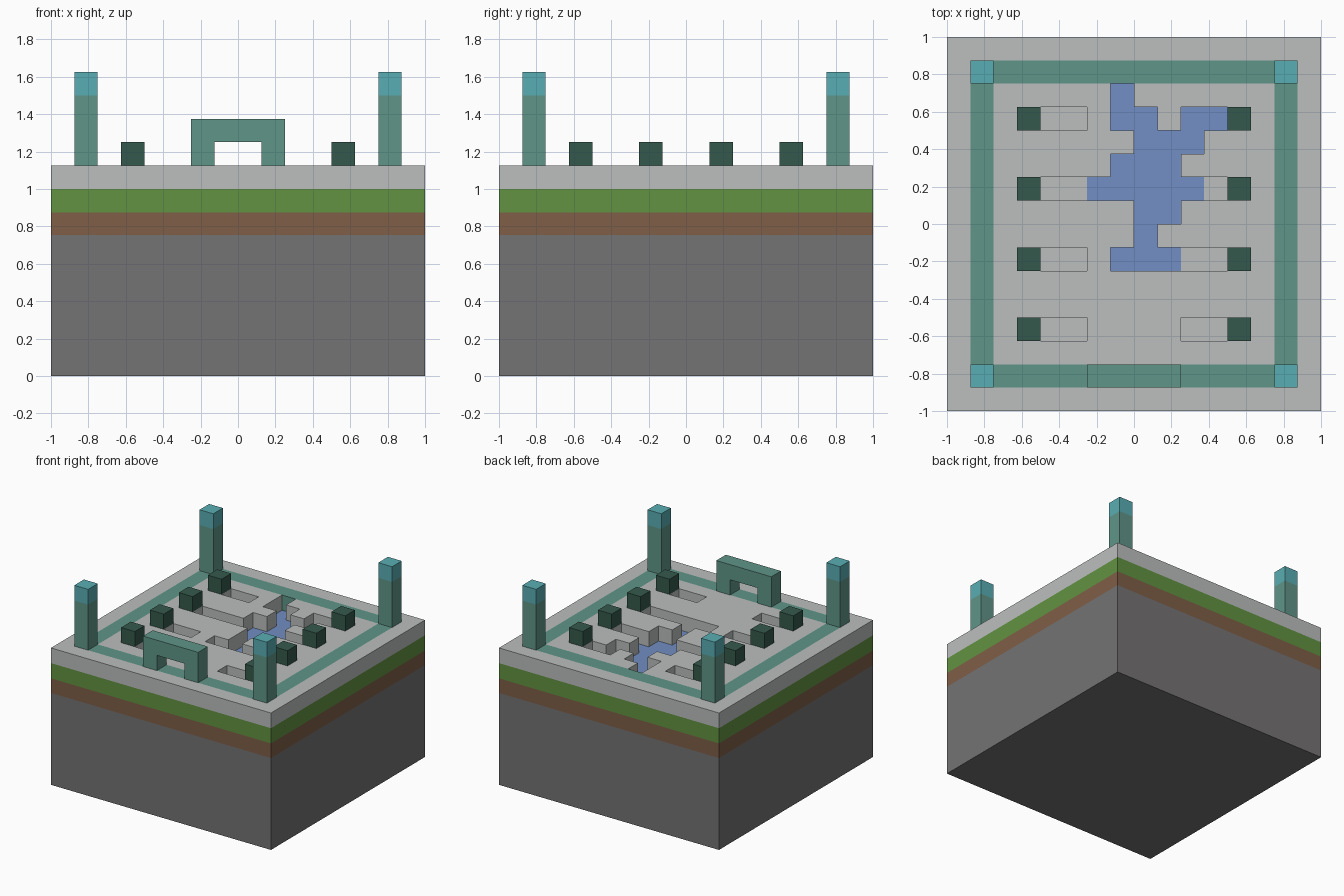
import bpy
import bmesh

if "Cube" in bpy.data.objects:
    bpy.data.objects.remove(bpy.data.objects["Cube"])

U = 1 / 8          # one block
GROUND = 9 * U     # top of the paving
N = 16             # blocks per side


def linear(c):
    c /= 255
    return c / 12.92 if c <= 0.04045 else ((c + 0.055) / 1.055) ** 2.4


def material(name, r, g, b):
    m = bpy.data.materials.new(name)
    m.use_nodes = True
    colour = (linear(r), linear(g), linear(b), 1)
    m.diffuse_color = colour
    m.node_tree.nodes["Principled BSDF"].inputs["Base Color"].default_value = colour
    return m


stone = material("dark stone", 117, 115, 115)
dirt = material("brown dirt", 126, 94, 71)
grass = material("green grass", 98, 146, 65)
paving = material("pale paving", 187, 191, 190)
teal = material("teal stone", 95, 149, 135)
cyan = material("cyan crystal", 89, 174, 179)
leaf = material("dark leaf", 53, 89, 76)
water = material("blue water", 113, 142, 195)


def finish(bm, name, mats):
    mesh = bpy.data.meshes.new(name)
    bm.to_mesh(mesh)
    bm.free()
    for m in mats:
        mesh.materials.append(m)
    obj = bpy.data.objects.new(name, mesh)
    bpy.context.collection.objects.link(obj)
    return obj


def column(name, x, y, half, levels, mats, top=True, bottom=False):
    """Square column with one coloured band between each pair of levels."""
    bm = bmesh.new()
    corners = [(-1, -1), (1, -1), (1, 1), (-1, 1)]
    rings = [[bm.verts.new((x + a * half, y + b * half, z)) for a, b in corners]
             for z in levels]
    for band, (low, high) in enumerate(zip(rings, rings[1:])):
        for i in range(4):
            j = (i + 1) % 4
            bm.faces.new((low[i], low[j], high[j], high[i])).material_index = band
    if top:
        bm.faces.new(rings[-1]).material_index = len(mats) - 1
    if bottom:
        bm.faces.new(rings[0][::-1])
    return finish(bm, name, mats)


# Layered ground: stone, dirt and grass
column("ground_layers", 0, 0, 1, [0, 0.755, 7 * U, 8 * U],
       [stone, dirt, grass], top=False, bottom=True)

# Pool as (row, first column, last column) runs of blocks
POOL = [(13, 7, 7), (12, 7, 8), (12, 10, 11), (11, 8, 10), (10, 7, 9),
        (9, 6, 10), (8, 8, 9), (7, 8, 8), (6, 7, 9)]
pool = {(c, r) for r, a, b in POOL for c in range(a, b + 1)}
HEDGE_ROWS = (3, 6, 9, 12)
slots = {(c, r) for r in HEDGE_ROWS for c in (4, 5, 10, 11)} - pool


def cell_material(c, r):
    if (c, r) in pool:
        return 2
    ring = max(abs(c - 7.5), abs(r - 7.5)) == 6.5
    return 1 if ring else 0


def cell_height(c, r):
    if not (0 <= c < N and 0 <= r < N) or (c, r) in pool or (c, r) in slots:
        return 8 * U
    return GROUND


# Paving with a flush teal border, sunken slots and the pool
bm = bmesh.new()
for c in range(N):
    for r in range(N):
        h = cell_height(c, r)
        x0, y0 = c * U - 1, r * U - 1
        pts = [(x0, y0), (x0 + U, y0), (x0 + U, y0 + U), (x0, y0 + U)]
        top = bm.faces.new([bm.verts.new((x, y, h)) for x, y in pts])
        top.material_index = cell_material(c, r)
        for i, (dc, dr) in enumerate([(0, -1), (1, 0), (0, 1), (-1, 0)]):
            low = cell_height(c + dc, r + dr)
            if low < h:
                p, q = pts[i], pts[(i + 1) % 4]
                wall = bm.faces.new([bm.verts.new(v) for v in
                                     ((*p, low), (*q, low), (*q, h), (*p, h))])
                wall.material_index = cell_material(c, r)
bmesh.ops.remove_doubles(bm, verts=bm.verts, dist=0.001)
bmesh.ops.dissolve_limit(bm, angle_limit=0.01, verts=bm.verts, edges=bm.edges,
                         delimit={'MATERIAL'})
finish(bm, "paving_and_pool", [paving, teal, water])

# Corner pillars with crystal caps
for sx, side in ((-1, "right"), (1, "left")):
    for sy, end in ((-1, "front"), (1, "back")):
        column(f"pillar_{end}_{side}", sx * 6.5 * U, sy * 6.5 * U, U / 2,
               [GROUND, 12 * U, 13 * U], [teal, cyan])
    # Hedge blocks
    for n, r in enumerate(HEDGE_ROWS):
        column(f"hedge_{side}_{n + 1}", sx * 4.5 * U, (r + 0.5) * U - 1, U / 2,
               [GROUND, GROUND + U], [leaf])

# Entrance arch
profile = [(-2, 0), (-1, 0), (-1, 1), (1, 1), (1, 0), (2, 0), (2, 2), (-2, 2)]
bm = bmesh.new()
front = bm.faces.new([bm.verts.new((x * U, -7 * U, GROUND + z * U)) for x, z in profile])
back = bmesh.ops.extrude_face_region(bm, geom=[front], use_keep_orig=True)
bmesh.ops.translate(bm, vec=(0, U, 0),
                    verts=[v for v in back["geom"] if isinstance(v, bmesh.types.BMVert)])
bmesh.ops.recalc_face_normals(bm, faces=bm.faces)
finish(bm, "entrance_arch", [teal])
